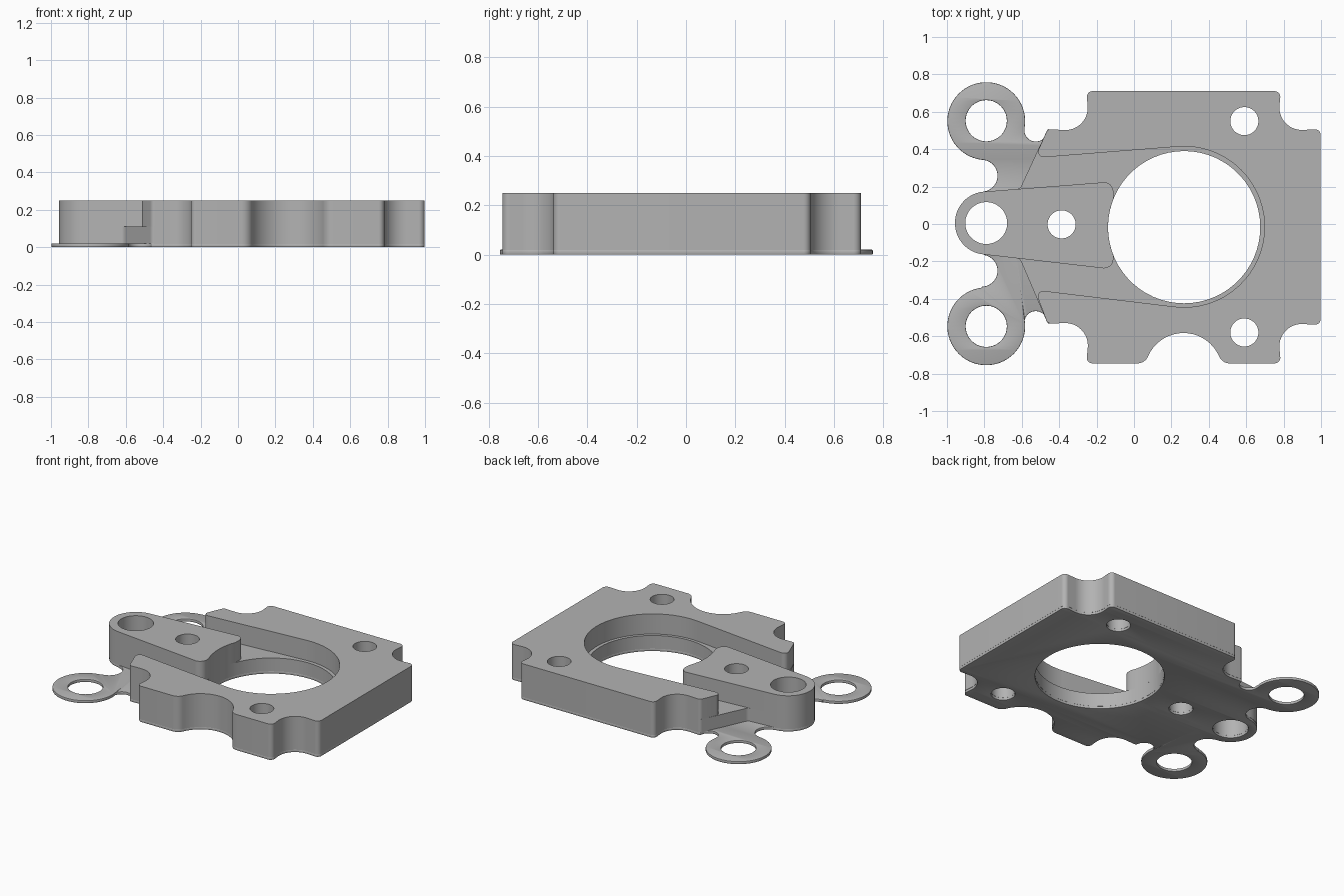
import bpy, bmesh, math
from mathutils import Vector

cube = bpy.data.objects.get("Cube")
if cube:
    bpy.data.objects.remove(cube, do_unlink=True)

grey = bpy.data.materials.new("cast_grey")
grey.use_nodes = True
grey.diffuse_color = (0.45, 0.45, 0.45, 1)
grey.node_tree.nodes["Principled BSDF"].inputs["Base Color"].default_value = (0.45, 0.45, 0.45, 1)


def arc(cx, cy, r, a0, a1):
    """Points along an arc, angles in degrees."""
    n = max(3, int(abs(a1 - a0) / 6))
    angles = [math.radians(a0 + (a1 - a0) * i / n) for i in range(n + 1)]
    return [(cx + r * math.cos(a), cy + r * math.sin(a), 0) for a in angles]


def circle(cx, cy, r):
    return arc(cx, cy, r, 0, 360)[:-1]


def rounded(corners):
    """Closed outline from (x, y, corner radius) entries."""
    out = []
    for i, (x, y, r) in enumerate(corners):
        p = Vector((x, y))
        if r == 0:
            out.append(p)
            continue
        u = (Vector(corners[i - 1][:2]) - p).normalized()
        v = (Vector(corners[(i + 1) % len(corners)][:2]) - p).normalized()
        half = u.angle(v) / 2
        centre = p + (u + v).normalized() * (r / math.sin(half))
        start = p + u * (r / math.tan(half)) - centre
        sweep = start.angle_signed(p + v * (r / math.tan(half)) - centre)
        n = max(3, int(abs(sweep) / math.radians(7)))
        for k in range(n + 1):
            a = -sweep * k / n
            c, s = math.cos(a), math.sin(a)
            out.append(centre + Vector((c * start.x - s * start.y, s * start.x + c * start.y)))
    return out


def slab(name, outline, holes, z0, z1, bevel=0.0):
    """Extrude a flat outline with holes between two heights."""
    cu = bpy.data.curves.new(name, 'CURVE')
    cu.dimensions = '2D'
    cu.fill_mode = 'BOTH'
    cu.extrude = (z1 - z0) / 2 - bevel
    cu.bevel_depth = bevel
    cu.bevel_resolution = 1
    cu.offset = -bevel
    for loop in [rounded(outline)] + holes:
        sp = cu.splines.new('POLY')
        sp.points.add(len(loop) - 1)
        for pt, co in zip(sp.points, loop):
            pt.co = (co[0], co[1], 0, 1)
        sp.use_cyclic_u = True
    ob = bpy.data.objects.new(name, cu)
    bpy.context.collection.objects.link(ob)
    ob.location.z = (z0 + z1) / 2
    bpy.ops.object.select_all(action='DESELECT')
    ob.select_set(True)
    bpy.context.view_layer.objects.active = ob
    bpy.ops.object.convert(target='MESH')
    ob = bpy.context.object
    ob.name = name
    bm = bmesh.new()
    bm.from_mesh(ob.data)
    bmesh.ops.remove_doubles(bm, verts=bm.verts, dist=0.0002)
    bmesh.ops.recalc_face_normals(bm, faces=bm.faces)
    bm.to_mesh(ob.data)
    bm.free()
    ob.data.materials.clear()
    ob.data.materials.append(grey)
    bpy.ops.object.shade_smooth_by_angle(angle=math.radians(30))
    return ob


# Shared outer outline, from lower left round to upper left, with scalloped corners
body_edge = [
    (-0.462, -0.532, 0.025), (-0.235, -0.527, 0.12), (-0.255, -0.745, 0.03),
    (0.0575, -0.745, 0.06), (0.265, -0.30, 0.207), (0.4725, -0.745, 0.06),
    (0.785, -0.745, 0.03), (0.765, -0.527, 0.12), (0.998, -0.54, 0.03),
    (0.998, 0.508, 0.03), (0.765, 0.495, 0.12), (0.785, 0.71, 0.03),
    (-0.255, 0.71, 0.03), (-0.235, 0.495, 0.12), (-0.462, 0.507, 0.025),
]

# Holes
BX, BY, BR = 0.268, -0.017, 0.407
bore = circle(BX, BY, BR)
bolt_holes = [circle(0.59, 0.55, 0.075), circle(0.59, -0.58, 0.075)]
arm_holes = [circle(-0.79, 0.005, 0.112), circle(-0.387, -0.002, 0.075)]
ear_holes = [circle(-0.79, y, 0.11) for y in (0.552, -0.547)]

# Thin base plate with two ring ears joined by necks
plate_left = (
    arc(-0.525, 0.502, 0.061, -10, -168) + arc(-0.79, 0.55, 0.208, -10, 263)
    + arc(-0.815, 0.258, 0.085, 88, -76) + arc(-0.79, 0.005, 0.167, 96, 264)
    + arc(-0.815, -0.25, 0.085, 76, -88) + arc(-0.79, -0.547, 0.208, 97, 370)
    + arc(-0.525, -0.527, 0.061, 168, 10))
plate_edge = [(x, y, 0.008 if x < -0.4 else r) for x, y, r in body_edge]
slab("base_plate", plate_edge + plate_left,
     [bore] + bolt_holes + arm_holes + ear_holes, 0.0, 0.02, 0.004)

# Lower body: recess floor with the foot of the arm
arm_round = [(-0.957, 0.161, 0.167), (-0.957, -0.145, 0.167)]
slab("lower_body", body_edge + [(-0.61, 0.188, 0.03)] + arm_round + [(-0.61, -0.185, 0.03)],
     [bore] + bolt_holes + arm_holes, 0.018, 0.11)

# Upper body wall around the recess
recess = ([(-0.53, 0.353, 0.03)] + arc(BX, -0.015, 0.43, 94.4, -97)
          + [(-0.53, -0.352, 0.03)])
slab("upper_body", body_edge + recess, bolt_holes, 0.11, 0.25)

# Raised central arm, its inner end trimmed by the bore
slab("arm", arm_round + [(-0.11, -0.243, 0.05)] + arc(BX, BY, BR, 201.5, 158.5)
     + [(-0.11, 0.227, 0.05)], arm_holes, 0.11, 0.25)
